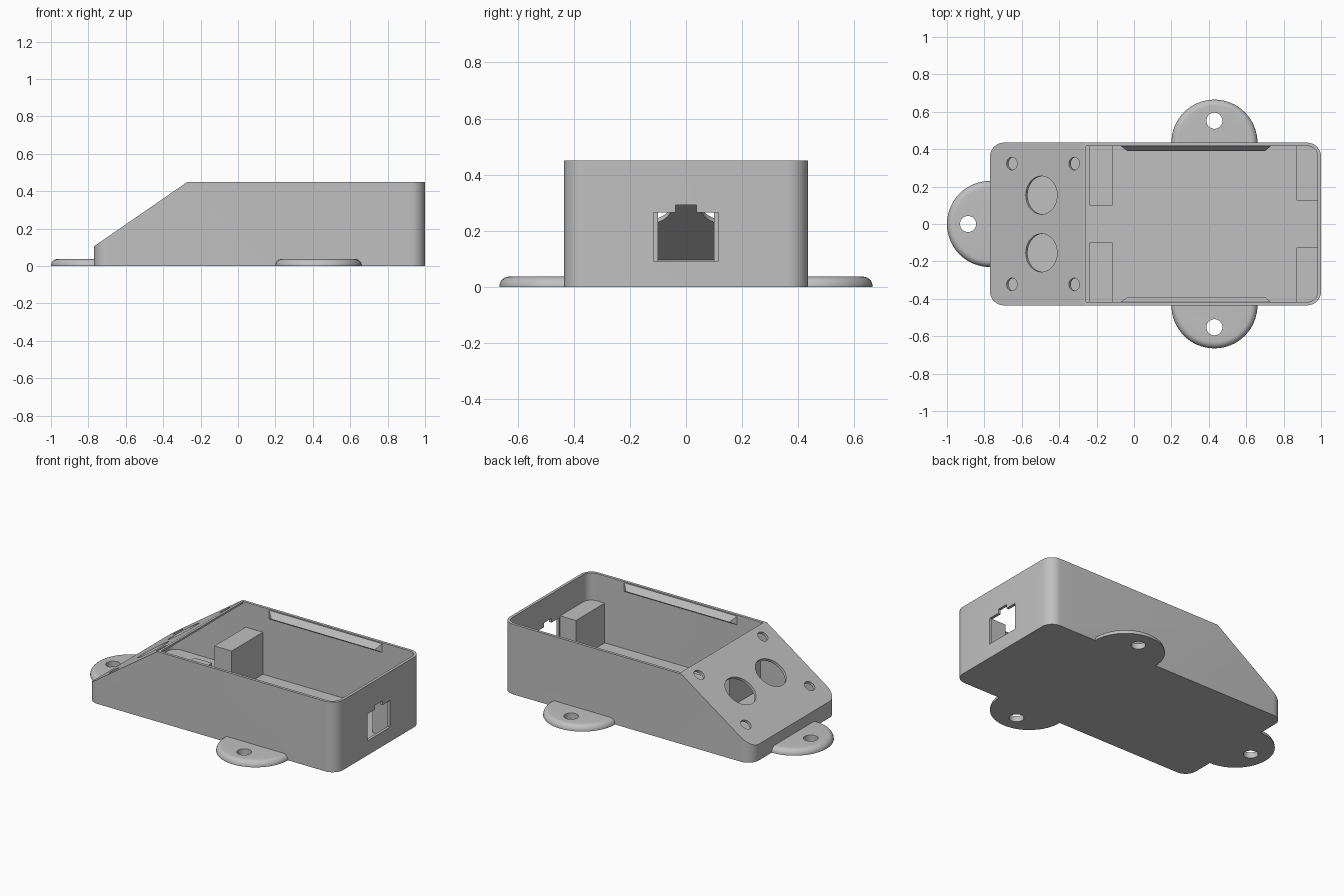
import bpy, bmesh, math
from mathutils import Matrix, Vector

if "Cube" in bpy.data.objects:
    bpy.data.objects.remove(bpy.data.objects["Cube"], do_unlink=True)

grey = bpy.data.materials.new("light_grey_plastic")
grey.use_nodes = True
colour = (0.53, 0.53, 0.53, 1)
grey.diffuse_color = colour
grey.node_tree.nodes["Principled BSDF"].inputs["Base Color"].default_value = colour

# Main dimensions
LEFT, RIGHT, HALF_W, TOP = -0.77, 1.0, 0.435, 0.45
WALL, FLOOR, CORNER = 0.018, 0.02, 0.075
SLOPE_X, NOSE_Z = -0.27, 0.105
RISE = (TOP - NOSE_Z) / (SLOPE_X - LEFT)
TILT = math.atan(RISE)


def slope_z(x, depth=0.0):
    return TOP + (x - SLOPE_X) * RISE - depth / math.cos(TILT)


def make(name, bm):
    bmesh.ops.recalc_face_normals(bm, faces=bm.faces)
    mesh = bpy.data.meshes.new(name)
    bm.to_mesh(mesh)
    bm.free()
    mesh.materials.append(grey)
    ob = bpy.data.objects.new(name, mesh)
    bpy.context.collection.objects.link(ob)
    return ob


def box(name, x0, x1, y0, y1, z0, z1, radius=0.0):
    """Box with optionally rounded upright edges."""
    bm = bmesh.new()
    size = Matrix.Diagonal((x1 - x0, y1 - y0, z1 - z0, 1))
    centre = Matrix.Translation(((x0 + x1) / 2, (y0 + y1) / 2, (z0 + z1) / 2))
    bmesh.ops.create_cube(bm, size=1, matrix=centre @ size)
    if radius:
        upright = [e for e in bm.edges
                   if abs(e.verts[0].co.z - e.verts[1].co.z) > 1e-4]
        bmesh.ops.bevel(bm, geom=upright, offset=radius, segments=10,
                        profile=0.5, affect='EDGES')
    return make(name, bm)


def cylinder(name, at, radius, depth, tilt=0.0, round_top=0.0):
    bm = bmesh.new()
    place = Matrix.Translation(at) @ Matrix.Rotation(tilt, 4, 'Y')
    bmesh.ops.create_cone(bm, cap_ends=True, segments=64, radius1=radius,
                          radius2=radius, depth=depth)
    if round_top:
        rim = [e for e in bm.edges if all(v.co.z > 0 for v in e.verts)]
        bmesh.ops.bevel(bm, geom=rim, offset=round_top, segments=8,
                        profile=0.5, affect='EDGES')
    bm.transform(place)
    return make(name, bm)


def side_prism(name, outline):
    """Extrude an x-z outline right across the model."""
    bm = bmesh.new()
    face = bm.faces.new([bm.verts.new((x, -0.7, z)) for x, z in outline])
    out = bmesh.ops.extrude_face_region(bm, geom=[face])
    verts = [g for g in out["geom"] if isinstance(g, bmesh.types.BMVert)]
    bmesh.ops.translate(bm, verts=verts, vec=(0, 1.4, 0))
    return make(name, bm)


def combine(target, tool, operation='DIFFERENCE', keep=False):
    mod = target.modifiers.new(operation.lower(), 'BOOLEAN')
    mod.operation, mod.object, mod.solver = operation, tool, 'EXACT'
    bpy.context.view_layer.objects.active = target
    bpy.ops.object.modifier_apply(modifier=mod.name)
    if not keep:
        bpy.data.objects.remove(tool, do_unlink=True)


def smooth(ob):
    bpy.ops.object.select_all(action='DESELECT')
    ob.select_set(True)
    bpy.context.view_layer.objects.active = ob
    bpy.ops.object.shade_smooth_by_angle(angle=math.radians(30))


# Outer body with sloped nose
body = box("enclosure", LEFT, RIGHT, -HALF_W, HALF_W, 0, TOP, CORNER)
combine(body, side_prism("nose_cut", [(-0.9, slope_z(-0.9)), (0.1, slope_z(0.1)),
                                      (-0.9, slope_z(0.1))]))

# Rounded mounting ears
EAR_H = 0.037
ears = [(LEFT, 0, -1, 0), (0.43, HALF_W, 0, 1), (0.43, -HALF_W, 0, -1)]
for x, y, dx, dy in ears:
    combine(body, cylinder("ear", (x, y, EAR_H / 2), 0.23, EAR_H, round_top=0.035),
            'UNION')

# Hollow interior, open at the top behind the slope
cavity = box("cavity", LEFT + WALL, RIGHT - WALL, WALL - HALF_W, HALF_W - WALL,
             FLOOR, 0.6, CORNER - WALL)
LIP = -0.256
combine(cavity, side_prism("under_slope", [(-0.9, slope_z(-0.9, WALL)),
                                           (LIP, slope_z(LIP, WALL)),
                                           (LIP, 0.7), (-0.9, 0.7)]))
combine(body, cavity)

# Ear screw holes
for x, y, dx, dy in ears:
    combine(body, cylinder("ear_hole", (x + dx * 0.117, y + dy * 0.117, 0), 0.043, 0.2))

# Sensor and screw holes square to the slope
for x, y, r in [(-0.495, 0.154, 0.102), (-0.653, 0.323, 0.034), (-0.32, 0.323, 0.034)]:
    for side in (-1, 1):
        combine(body, cylinder("slope_hole", (x, side * y, slope_z(x)), r, 0.12, -TILT))

# Socket opening with latch notch in the end wall
combine(body, box("socket", 0.93, 1.1, -0.115, 0.115, 0.093, 0.265))
combine(body, box("latch", 0.93, 1.1, -0.037, 0.037, 0.2, 0.292))
smooth(body)

# Board support blocks, trimmed to the rounded walls
trim = box("trim", LEFT + 0.01, RIGHT - 0.01, 0.01 - HALF_W, HALF_W - 0.01,
           0.01, 0.6, CORNER - 0.01)
for label, x0, x1, inner, top in [("nose", -0.238, -0.115, 0.1, 0.29),
                                  ("socket", 0.87, 1.0, 0.125, 0.275)]:
    for side, word in ((-1, "front"), (1, "back")):
        y0, y1 = sorted((side * inner, side * HALF_W))
        block = box(f"{label}_block_{word}", x0, x1, y0, y1, 0.01, top)
        combine(block, trim, 'INTERSECT', keep=True)
        smooth(block)
bpy.data.objects.remove(trim, do_unlink=True)

# Wedge-shaped lid catches along the long walls
for side, word in ((-1, "front"), (1, "back")):
    bm = bmesh.new()
    for x0, x1, y, z in [(-0.075, 0.735, 0.42, 0.447), (-0.035, 0.7, 0.39, 0.405),
                         (-0.075, 0.735, 0.42, 0.385)]:
        for x in (x0, x1):
            bm.verts.new(Vector((x, side * y, z)))
    bmesh.ops.convex_hull(bm, input=bm.verts)
    make(f"lid_catch_{word}", bm)
